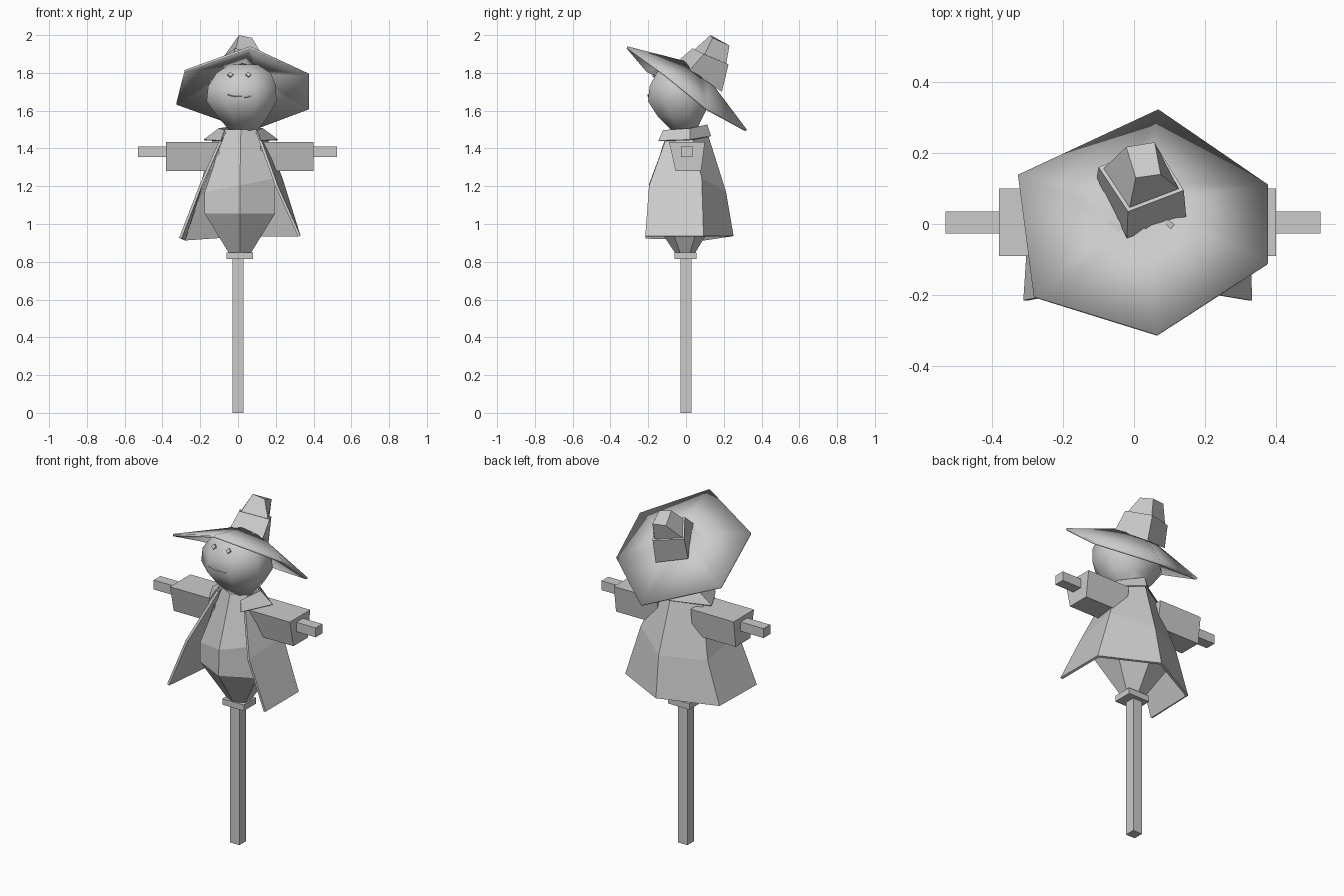
import bpy, bmesh, math
from mathutils import Vector


def loft(name, rings, closed=True, caps=True, smooth=None, thick=0):
    """Skin a list of equal-length point rings."""
    bm = bmesh.new()
    rows = [[bm.verts.new(p) for p in r] for r in rings]
    n = len(rows[0])
    for a, b in zip(rows, rows[1:]):
        for i in range(n if closed else n - 1):
            j = (i + 1) % n
            bm.faces.new((a[i], a[j], b[j], b[i]))
    if caps:
        bm.faces.new(rows[0][::-1])
        bm.faces.new(rows[-1])
    bmesh.ops.recalc_face_normals(bm, faces=bm.faces)
    me = bpy.data.meshes.new(name)
    bm.to_mesh(me)
    bm.free()
    ob = bpy.data.objects.new(name, me)
    bpy.context.collection.objects.link(ob)
    if thick:
        m = ob.modifiers.new("thickness", 'SOLIDIFY')
        m.thickness = thick
        m.offset = 0
    if smooth:
        bpy.ops.object.select_all(action='DESELECT')
        ob.select_set(True)
        bpy.context.view_layer.objects.active = ob
        bpy.ops.object.shade_smooth_by_angle(angle=math.radians(smooth))
    return ob


def ring(n, z, cx, cy, rx, ry, turn, slope=0):
    """Elliptical ring, optionally tilted sideways."""
    pts = []
    for i in range(n):
        a = turn + math.tau * i / n
        x = rx * math.cos(a)
        pts.append((cx + x, cy + ry * math.sin(a), z + slope * x))
    return pts


def box(name, lo, hi):
    c = [(lo[0], lo[1]), (hi[0], lo[1]), (hi[0], hi[1]), (lo[0], hi[1])]
    return loft(name, [[(x, y, z) for x, y in c] for z in (lo[2], hi[2])])


# Post and crossbar
box("post", (-0.03, -0.03, 0), (0.03, 0.03, 1.5))
box("crossbar", (-0.53, -0.027, 1.355), (0.525, 0.035, 1.41))

# Stuffed body and the tie at its bottom
body = [(0.85, 0.01, -0.005, 0.07, 0.055, 0), (1.055, 0.01, -0.01, 0.215, 0.185, 0),
        (1.205, 0.01, -0.01, 0.215, 0.18, 0.2), (1.50, 0.015, -0.01, 0.095, 0.085, 0)]
loft("body", [ring(6, *r[:5], math.pi / 6, r[5]) for r in body])
box("body_tie", (-0.06, -0.06, 0.815), (0.08, 0.055, 0.85))

# Sleeves
section = [(-0.09, 1.435), (0.10, 1.435), (0.08, 1.28), (-0.055, 1.28)]
for name, x0, x1 in (("left_sleeve", -0.38, -0.10), ("right_sleeve", 0.12, 0.40)):
    loft(name, [[(x, y, z) for y, z in section] for x in (x0, x1)])

# Open coat: collar line, waist, hem
loft("coat", [
    [(-0.07, -0.09, 1.49), (-0.125, 0.03, 1.46), (0.02, 0.11, 1.47), (0.145, 0.03, 1.46), (0.10, -0.09, 1.49)],
    [(-0.195, -0.195, 1.21), (-0.205, 0.095, 1.16), (0.03, 0.205, 1.17), (0.23, 0.08, 1.24), (0.205, -0.195, 1.20)],
    [(-0.305, -0.215, 0.925), (-0.285, 0.10, 0.915), (0.02, 0.245, 0.935), (0.325, 0.09, 0.935), (0.325, -0.215, 0.935)],
], closed=False, caps=False, thick=0.014)

# Folded collar
loft("collar", [
    [(-0.07, -0.12, 1.495), (-0.10, 0.02, 1.505), (0.02, 0.11, 1.525), (0.13, 0.02, 1.505), (0.10, -0.12, 1.495)],
    [(-0.09, -0.145, 1.44), (-0.18, 0.02, 1.445), (0.02, 0.13, 1.465), (0.21, 0.02, 1.445), (0.12, -0.145, 1.44)],
], closed=False, caps=False, thick=0.006)

# Head
head = [(1.495, 0.03, -0.01, 0.08, 0.07), (1.57, 0.025, -0.03, 0.145, 0.13),
        (1.65, 0.018, -0.035, 0.20, 0.18), (1.73, 0.022, -0.04, 0.195, 0.165),
        (1.80, 0.03, -0.04, 0.155, 0.125), (1.845, 0.03, -0.03, 0.08, 0.07)]
loft("head", [ring(8, *r, math.pi / 8) for r in head], smooth=60)

# Eyes
for side, x in (("left", -0.04), ("right", 0.055)):
    bpy.ops.mesh.primitive_cylinder_add(vertices=4, radius=0.015, depth=0.014,
                                        location=(x, -0.165, 1.79),
                                        rotation=(math.radians(60), 0, 0))
    bpy.context.object.name = side + "_eye"

# Mouth
cu = bpy.data.curves.new("mouth", 'CURVE')
cu.dimensions = '3D'
cu.bevel_depth = 0.0025
cu.bevel_resolution = 0
sp = cu.splines.new('POLY')
pts = [(-0.055, -0.2, 1.685), (-0.02, -0.2, 1.675), (0.05, -0.2, 1.673), (0.09, -0.195, 1.678), (0.125, -0.165, 1.688)]
sp.points.add(len(pts) - 1)
for p, c in zip(sp.points, pts):
    p.co = (*c, 1)
bpy.context.collection.objects.link(bpy.data.objects.new("mouth", cu))

# Hat brim: six-sided tilted cone running up to the crown
rim = [(0.065, -0.313, 1.935), (0.375, -0.113, 1.79), (0.375, 0.107, 1.61),
       (0.068, 0.318, 1.495), (-0.325, 0.135, 1.635), (-0.28, -0.206, 1.81)]
apex = Vector((0.025, 0.06, 1.84))
loft("hat_brim", [rim, [Vector(p).lerp(apex, 0.8) for p in rim]],
     caps=False, smooth=80, thick=0.012)

# Hat band and crown: tilted four-sided frusta
base = [(-0.02, -0.04, 1.865), (0.147, 0.02, 1.815), (0.065, 0.19, 1.70), (-0.105, 0.13, 1.745)]
upper = [(-0.017, 0.035, 1.93), (0.14, 0.095, 1.90), (0.06, 0.225, 1.845), (-0.10, 0.16, 1.87)]
top = [(0.005, 0.13, 2.0), (0.075, 0.14, 1.985), (0.058, 0.23, 1.945), (-0.022, 0.217, 1.95)]
loft("hat_band", [base, upper])
mid = sum((Vector(p) for p in upper), Vector()) / 4
loft("hat_crown", [[Vector(p).lerp(mid, 0.12) for p in upper], top])
